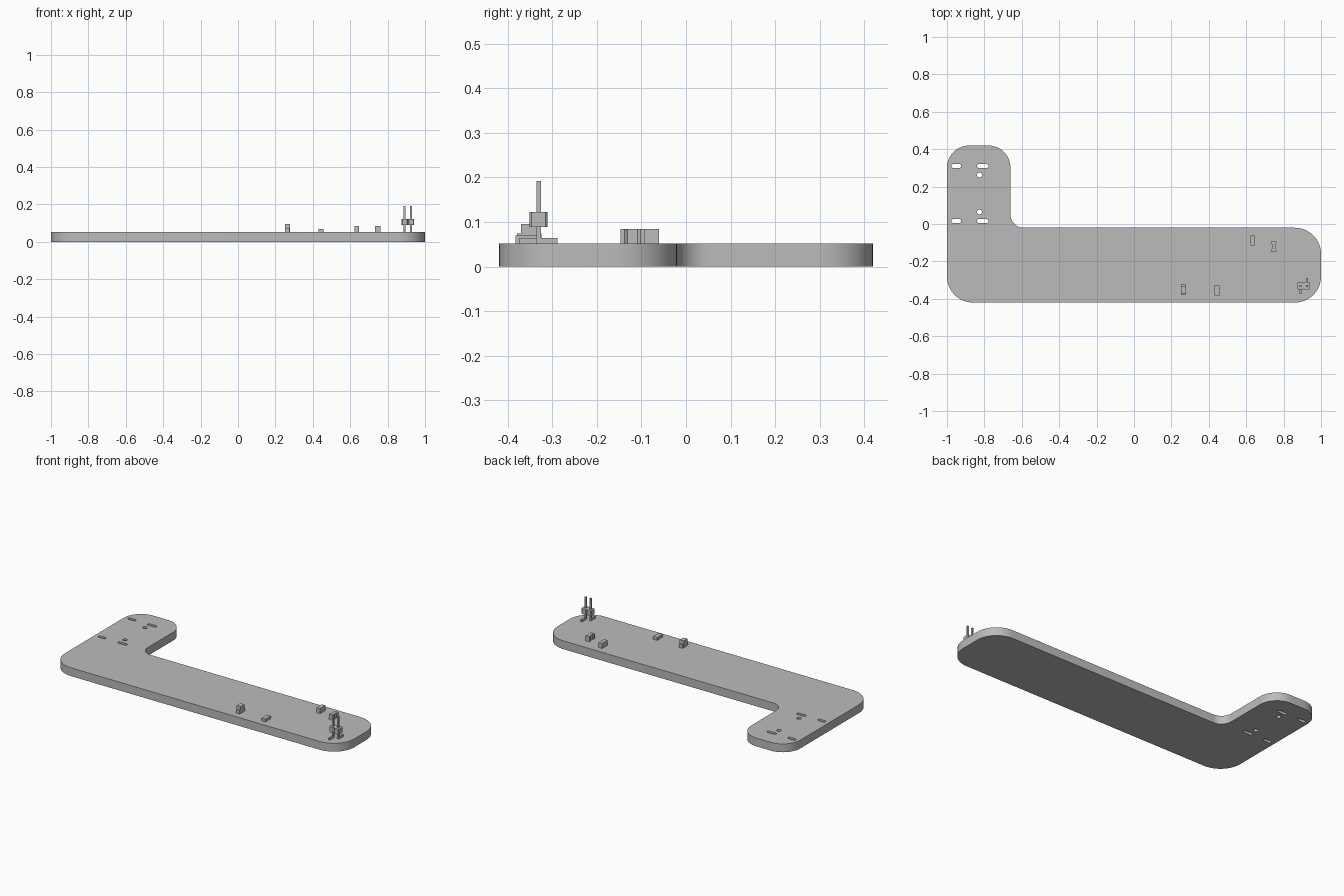
import bpy, bmesh, math
from mathutils import Vector

cube = bpy.data.objects.get("Cube")
if cube:
    bpy.data.objects.remove(cube, do_unlink=True)

THICK = 0.052

grey = bpy.data.materials.new("plain grey")
grey.use_nodes = True
COLOUR = (0.5, 0.5, 0.5, 1)
grey.diffuse_color = COLOUR
grey.node_tree.nodes["Principled BSDF"].inputs["Base Color"].default_value = COLOUR


def fillet(corners, steps=12):
    """Round each (x, y, radius) right-angled corner of an outline."""
    pts = []
    for i, (x, y, r) in enumerate(corners):
        p = Vector((x, y))
        a = (Vector(corners[i - 1][:2]) - p).normalized()
        b = (Vector(corners[(i + 1) % len(corners)][:2]) - p).normalized()
        centre = p + (a + b) * r
        for k in range(steps + 1):
            t = math.pi / 2 * k / steps
            pts.append(centre - b * r * math.cos(t) - a * r * math.sin(t))
    return pts


def slot(x, y, length, width, steps=8):
    """Outline of a round-ended slot; a circle when length equals width."""
    r, half = width / 2, (length - width) / 2
    pts = []
    for side in (0, 1):
        for k in range(steps + 1):
            t = math.pi * (side + k / steps) - math.pi / 2
            pts.append((x + (half if side == 0 else -half) + r * math.cos(t),
                        y + r * math.sin(t)))
    return pts


def prism(name, outline, z0, z1):
    """Upright prism from an outline."""
    bm = bmesh.new()
    base = bm.faces.new([bm.verts.new((x, y, z0)) for x, y in outline])
    ext = bmesh.ops.extrude_face_region(bm, geom=[base], use_keep_orig=True)
    top = [v for v in ext["geom"] if isinstance(v, bmesh.types.BMVert)]
    bmesh.ops.translate(bm, verts=top, vec=(0, 0, z1 - z0))
    bmesh.ops.recalc_face_normals(bm, faces=bm.faces)
    mesh = bpy.data.meshes.new(name)
    bm.to_mesh(mesh)
    bm.free()
    mesh.materials.append(grey)
    obj = bpy.data.objects.new(name, mesh)
    bpy.context.collection.objects.link(obj)
    return obj


def box(name, x, y, w, d, z0, z1):
    w, d = w / 2, d / 2
    return prism(name, [(x - w, y - d), (x + w, y - d),
                        (x + w, y + d), (x - w, y + d)], z0, z1)


# L-shaped board with through slots and pin holes
outlines = [fillet([(-1, -0.42, 0.14), (1, -0.42, 0.14), (1, -0.02, 0.14),
                    (-0.66, -0.02, 0.07), (-0.66, 0.42, 0.12), (-1, 0.42, 0.12)])]
for y, pin_y in ((0.31, 0.262), (0.016, 0.064)):
    outlines += [slot(-0.95, y, 0.053, 0.02), slot(-0.809, y, 0.062, 0.02),
                 slot(-0.826, pin_y, 0.027, 0.027)]

curve = bpy.data.curves.new("board", "CURVE")
curve.dimensions = "2D"
curve.fill_mode = "BOTH"
curve.extrude = THICK / 2
for pts in outlines:
    spline = curve.splines.new("POLY")
    spline.points.add(len(pts) - 1)
    for point, (x, y) in zip(spline.points, pts):
        point.co = (x, y, 0, 1)
    spline.use_cyclic_u = True
curve.materials.append(grey)
board = bpy.data.objects.new("board", curve)
board.location.z = THICK / 2
bpy.context.collection.objects.link(board)
bpy.context.view_layer.objects.active = board
board.select_set(True)
bpy.ops.object.convert(target="MESH")
board = bpy.context.object
bm = bmesh.new()
bm.from_mesh(board.data)
bmesh.ops.remove_doubles(bm, verts=bm.verts, dist=0.0001)
bmesh.ops.recalc_face_normals(bm, faces=bm.faces)
bm.to_mesh(board.data)
bm.free()
bpy.ops.object.shade_smooth_by_angle(angle=math.radians(30))

# Tall chip with low end terminals
box("tall_chip_body", 0.264, -0.353, 0.028, 0.036, THICK, 0.095)
for name, y in (("front", -0.374), ("back", -0.330)):
    box("tall_chip_terminal_" + name, 0.264, y, 0.024, 0.012, THICK, 0.074)

# Flat chip and square chip
box("flat_chip", 0.444, -0.356, 0.027, 0.054, THICK, 0.070)
box("square_chip", 0.635, -0.088, 0.025, 0.054, THICK, 0.084)

# Waisted chip
half = [(0.014, -0.027), (0.014, -0.018), (0.009, -0.011),
        (0.009, 0.011), (0.014, 0.018), (0.014, 0.027)]
waist = half + [(-x, -y) for x, y in half]
prism("waisted_chip", [(0.747 + x, -0.120 + y) for x, y in waist], THICK, 0.084)

# Two-pin header: chamfered housings, upright pins and feet in opposite directions
HY = -0.331
for name, x, way in (("right", 0.891, -1), ("left", 0.925, 1)):
    w, d, c = 0.017, 0.0205, 0.005
    quarter = [(w, d - c), (w - c, d)]
    ring = quarter + [(-a, b) for a, b in reversed(quarter)]
    ring += [(-a, -b) for a, b in ring]
    prism("header_housing_" + name, [(x + a, HY + b) for a, b in ring], 0.089, 0.123)
    box("header_pin_" + name, x, HY, 0.01, 0.01, THICK, 0.192)
    box("header_foot_" + name, x, HY + way * 0.0215, 0.01, 0.043, THICK, 0.064)
